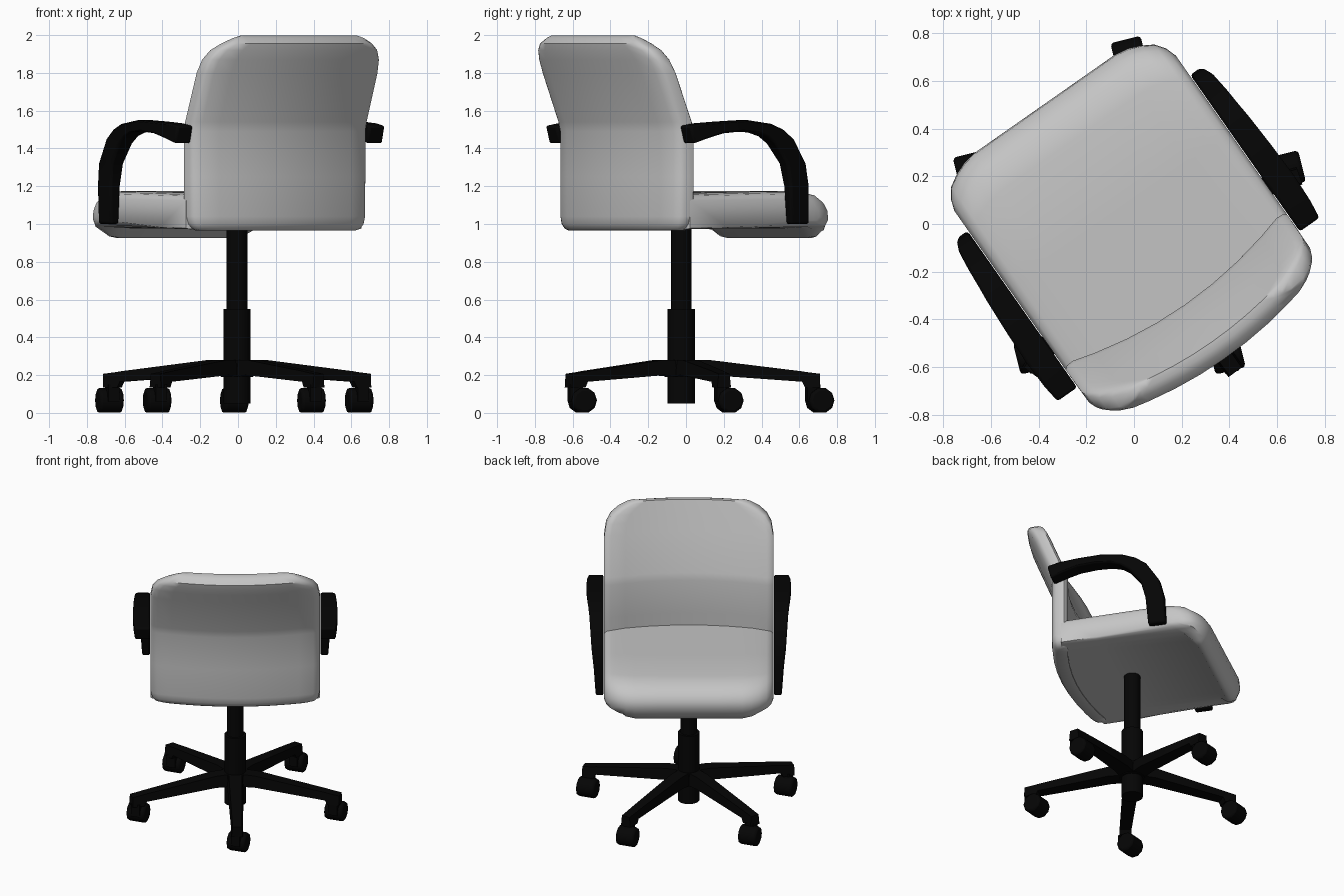
import bpy, bmesh, math
from mathutils import Matrix

cube = bpy.data.objects.get("Cube")
if cube:
    bpy.data.objects.remove(cube, do_unlink=True)


def make_material(name, value):
    mat = bpy.data.materials.new(name)
    mat.use_nodes = True
    colour = (value, value, value, 1)
    mat.diffuse_color = colour
    bsdf = next(n for n in mat.node_tree.nodes if n.type == 'BSDF_PRINCIPLED')
    bsdf.inputs["Base Color"].default_value = colour
    return mat


GREY = make_material("light grey upholstery", 0.56)
BLACK = make_material("black plastic", 0.0015)

# The column stands slightly off centre; the upper chair is swivelled on it
COLUMN = Matrix.Translation((-0.005, -0.025, 0))
SWIVEL = COLUMN @ Matrix.Rotation(math.radians(35), 4, 'Z')


def finish(name, bm, mat, matrix, angle=40, bevel=0):
    bm.transform(matrix)
    bmesh.ops.recalc_face_normals(bm, faces=bm.faces)
    mesh = bpy.data.meshes.new(name)
    bm.to_mesh(mesh)
    bm.free()
    mesh.materials.append(mat)
    obj = bpy.data.objects.new(name, mesh)
    bpy.context.collection.objects.link(obj)
    if bevel:
        mod = obj.modifiers.new("soft edges", 'BEVEL')
        mod.width = bevel
        mod.segments = 2
        mod.limit_method = 'ANGLE'
        mod.angle_limit = math.radians(40)
    bpy.ops.object.select_all(action='DESELECT')
    obj.select_set(True)
    bpy.context.view_layer.objects.active = obj
    bpy.ops.object.shade_smooth_by_angle(angle=math.radians(angle))
    return obj


def loft(rings):
    """Skin a row of closed rings and cap both ends."""
    bm = bmesh.new()
    loops = [[bm.verts.new(p) for p in ring] for ring in rings]
    for a, b in zip(loops, loops[1:]):
        for i in range(len(a)):
            j = (i + 1) % len(a)
            bm.faces.new((a[i], a[j], b[j], b[i]))
    for end in (loops[0], loops[-1]):
        bm.faces.new(end)
    bmesh.ops.triangulate(bm, faces=[f for f in bm.faces if len(f.verts) > 4])
    return bm


def cylinder(name, radius, z0, z1, sides=16):
    bm = bmesh.new()
    bmesh.ops.create_cone(bm, cap_ends=True, segments=sides, radius1=radius,
                          radius2=radius, depth=z1 - z0,
                          matrix=Matrix.Translation((0, 0, (z0 + z1) / 2)))
    return finish(name, bm, BLACK, COLUMN)


def bow(x):
    """How far the backrest curves forward at a distance from its middle."""
    return .09 * (x / .565) ** 2


# Seat cushion: side profile swept across, tightening toward the sides
PROFILE = [(-.43, 1.16), (.1, 1.17), (.45, 1.175), (.55, 1.155), (.61, 1.115),
           (.64, 1.07), (.645, 1.02), (.62, .96), (.59, .925), (.555, .925),
           (.5, .978), (-.1, .975), (-.43, .97)]


def seat_ring(x, trim, squeeze, lip):
    ring = []
    for y, z in PROFILE:
        # Only the front lip is lifted toward the sides
        z = max(z, lip) if y > 0 else z
        z += (1.07 - z) * squeeze * (1 if z > 1.07 or y > 0 else .2)
        y += bow(x) if y < -.2 else -trim * max(0, y) / .645
        ring.append((x, y, z))
    return ring


STATIONS = [(0, 0, 0, .92), (.2, 0, 0, .92), (.36, 0, 0, .92),
            (.42, .01, 0, .935), (.47, .03, .03, .965), (.52, .06, .06, .98),
            (.55, .1, .14, .985), (.567, .15, .4, .985)]
half = [seat_ring(*s) for s in STATIONS]
mirrored = [[(-x, y, z) for x, y, z in ring] for ring in reversed(half[1:])]
finish("seat_cushion", loft(mirrored + half), GREY, SWIVEL, 50)


# Backrest: bowed horizontal sections stacked upward, leaning back at the top;
# the rims are chamfered on the rear face
def back_ring(z, w, t):
    lean = -.158 * max(0, z - 1.51) / .4
    xs = [-w, -w + .015, -w + .045] + [w * k / 4 for k in range(-3, 4)]
    xs += [w - .045, w - .015, w]
    front, rear = [], []
    for x in xs:
        edge = w - abs(x)
        fit = .5 if edge < .005 else .8 if edge < .02 else 1
        y = -.437 + bow(x) + lean
        front.append((x, y + .055 * fit, z))
        rear.append((x, y + (.055 - t) * fit, z))
    return front + rear[::-1]


SECTIONS = [(.965, .5, .075), (.975, .535, .09), (1.0, .555, .105), (1.04, .565, .11),
            (1.25, .567, .11), (1.49, .567, .11), (1.54, .567, .11),
            (1.8, .565, .11), (1.87, .552, .11), (1.92, .52, .11),
            (1.955, .47, .105), (1.985, .41, .065), (1.998, .37, .03)]
finish("backrest", loft([back_ring(*s) for s in SECTIONS]), GREY, SWIVEL, 50)

# Armrests: outer y, outer z, inner y, inner z, outer x
ARM = [(.395, 1.0, .275, 1.0, .622), (.385, 1.2, .26, 1.2, .636),
       (.355, 1.32, .23, 1.32, .65), (.27, 1.45, .148, 1.425, .66),
       (.2, 1.5, .09, 1.465, .665), (.12, 1.53, .02, 1.485, .672),
       (-.04, 1.55, -.08, 1.49, .68), (-.2, 1.542, -.2, 1.48, .685),
       (-.33, 1.533, -.3, 1.453, .68), (-.41, 1.52, -.385, 1.425, .67)]
for side, name in ((1, "right_armrest"), (-1, "left_armrest")):
    rings = [[(side * .57, yo, zo), (side * x, yo, zo),
              (side * x, yi, zi), (side * .57, yi, zi)]
             for yo, zo, yi, zi, x in ARM]
    finish(name, loft(rings), BLACK, SWIVEL, 40, .012)

# Gas column and its sleeve
cylinder("column", .055, .5, .985)
cylinder("column_sleeve", .072, .05, .55)
cylinder("hub", .085, .19, .28)


# Five legs, each with a caster; all casters swivel the same way
def leg_ring(r, half_width, z0, z1):
    return [(r, -half_width, z0), (r, half_width, z0),
            (r, half_width * .8, z1), (r, -half_width * .8, z1)]


LEG = [(.02, .056, .19, .28), (.15, .054, .2, .28), (.64, .04, .165, .22),
       (.655, .04, .135, .217), (.735, .038, .135, .207)]
for k in range(5):
    spin = Matrix.Rotation(math.radians(18 + 72 * k), 4, 'Z')
    finish(f"leg_{k + 1}", loft([leg_ring(*s) for s in LEG]), BLACK, COLUMN @ spin, 40)

    pivot = COLUMN @ spin @ Matrix.Translation((.695, 0, 0))
    place = Matrix.Translation(pivot.to_translation()) @ Matrix.Rotation(math.radians(14), 4, 'Z')
    bm = bmesh.new()
    wheel = Matrix.Translation((-.005, .04, .066)) @ Matrix.Rotation(math.pi / 2, 4, 'Y')
    bmesh.ops.create_cone(bm, cap_ends=True, segments=10, radius1=.068,
                          radius2=.068, depth=.13, matrix=wheel)
    finish(f"caster_{k + 1}", bm, BLACK, place, 40, .014)

    bm = bmesh.new()
    stem = Matrix.Translation((0, 0, .105)) @ Matrix.Diagonal((.06, .07, .09, 1))
    bmesh.ops.create_cube(bm, size=1, matrix=stem)
    finish(f"caster_stem_{k + 1}", bm, BLACK, place)
